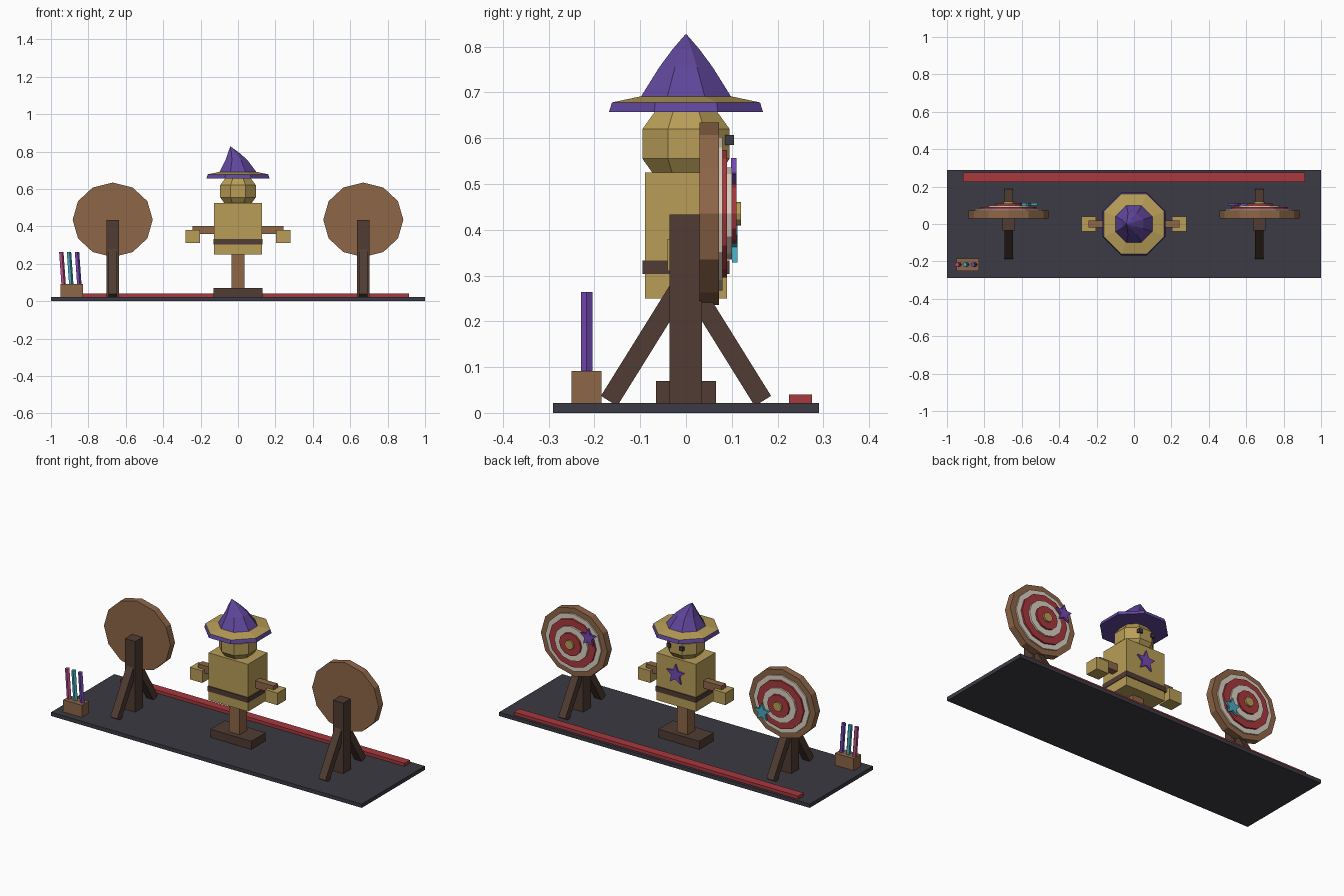
import bpy, bmesh, math
from mathutils import Matrix, Vector

if "Cube" in bpy.data.objects:
    bpy.data.objects.remove(bpy.data.objects["Cube"])


def material(name, rgb):
    def lin(c):
        c /= 255
        return c / 12.92 if c < 0.04 else ((c + 0.055) / 1.055) ** 2.4
    col = [lin(c) for c in rgb] + [1]
    m = bpy.data.materials.new(name)
    m.use_nodes = True
    m.diffuse_color = col
    m.node_tree.nodes["Principled BSDF"].inputs["Base Color"].default_value = col
    return m


STRAW = material("straw", (184, 158, 88))
PURPLE = material("hat_purple", (96, 70, 155))
VIOLET = material("bright_violet", (115, 72, 178))
WOOD = material("wood", (142, 102, 72))
DARK = material("dark_wood", (80, 60, 51))
SLATE = material("slate", (60, 58, 67))
RED = material("red", (168, 56, 62))
CREAM = material("cream", (218, 208, 192))
CYAN = material("cyan", (70, 170, 190))
PINK = material("pink", (185, 80, 138))


def finish(name, bm, *mats):
    bmesh.ops.recalc_face_normals(bm, faces=bm.faces)
    me = bpy.data.meshes.new(name)
    bm.to_mesh(me)
    bm.free()
    for m in mats:
        me.materials.append(m)
    ob = bpy.data.objects.new(name, me)
    bpy.context.collection.objects.link(ob)
    return ob


def box(name, mat, x, y, z):
    """Box from (min, max) pairs."""
    bm = bmesh.new()
    bmesh.ops.create_cube(bm, size=1)
    for v in bm.verts:
        v.co = [(a + b) / 2 + c * (b - a) for c, (a, b) in zip(v.co, (x, y, z))]
    return finish(name, bm, mat)


def loft(rings, sides, turn=0.0):
    """Skin over (radius, z, x shift) rings, capped at both ends."""
    bm = bmesh.new()
    loops = []
    for r, z, dx in rings:
        angles = [math.tau * i / sides + turn for i in range(sides)]
        loops.append([bm.verts.new((r * math.cos(a) + dx, r * math.sin(a), z)) for a in angles])
    for a, b in zip(loops, loops[1:]):
        for i in range(sides):
            j = (i + 1) % sides
            bm.faces.new((a[i], a[j], b[j], b[i]))
    bm.faces.new(loops[0])
    bm.faces.new(loops[-1])
    return bm


def disc(name, mat, x, z, r, y0, y1):
    """Twelve-sided slab facing the back, slightly wider than tall."""
    bm = loft([(r, y0, 0), (r, y1, 0)], 12)
    for v in bm.verts:
        v.co = (x + v.co.x, v.co.z, z + v.co.y * 0.93)
    return finish(name, bm, mat)


def star(name, mat, x, z, r, y0, y1):
    """Five-pointed plate facing the back."""
    bm = loft([(r, y0, 0), (r, y1, 0)], 10, math.pi / 2)
    for i, v in enumerate(bm.verts):
        k = 0.45 if i % 2 else 1
        v.co = (x + v.co.x * k, v.co.z, z + v.co.y * k)
    return finish(name, bm, mat)


def beam(name, mat, start, end, w, d):
    """Rectangular bar between two points in a plane of constant x."""
    a, b = Vector(start), Vector(end)
    bm = bmesh.new()
    bmesh.ops.create_cube(bm, size=1)
    rot = Matrix.Rotation(math.atan2(a.y - b.y, b.z - a.z), 4, "X")
    bm.transform(Matrix.Translation((a + b) / 2) @ rot @ Matrix.Diagonal((w, d, (b - a).length, 1)))
    return finish(name, bm, mat)


FLOOR = 0.022
# Ground board and throwing line
box("ground_board", SLATE, (-1, 1), (-0.29, 0.29), (0, FLOOR))
box("throw_line", RED, (-0.915, 0.915), (0.225, 0.275), (FLOOR, 0.04))

# Round targets on braced posts
for side, sx in (("right", -0.67), ("left", 0.67)):
    box(side + "_target_post", DARK, (sx - 0.033, sx + 0.033), (-0.036, 0.035), (FLOOR, 0.433))
    for end, s in (("front", -1), ("back", 1)):
        beam(f"{side}_{end}_brace", DARK, (sx, s * 0.168, 0.026), (sx, s * 0.01, 0.28), 0.045, 0.042)
    disc(side + "_target_board", WOOD, sx, 0.435, 0.214, 0.03, 0.072)
    rings = [(CREAM, 0.18), (RED, 0.15), (CREAM, 0.108), (RED, 0.07), (STRAW, 0.028)]
    for i, (mat, r) in enumerate(rings):
        disc(f"{side}_target_ring_{i + 1}", mat, sx, 0.435, r, 0.065, 0.08 + 0.01 * i)
star("left_target_star", VIOLET, 0.555, 0.505, 0.052, 0.098, 0.11)
star("right_target_star", CYAN, -0.565, 0.37, 0.052, 0.1, 0.112)

# Dummy stand and body
box("dummy_foot", DARK, (-0.132, 0.132), (-0.066, 0.066), (FLOOR, 0.07))
box("dummy_pole", WOOD, (-0.035, 0.035), (-0.035, 0.035), (0.07, 0.25))
box("torso", STRAW, (-0.127, 0.127), (-0.09, 0.09), (0.25, 0.525))
box("belt", DARK, (-0.13, 0.13), (-0.095, 0.095), (0.303, 0.333))
box("arm_bar", WOOD, (-0.243, 0.243), (-0.02, 0.02), (0.36, 0.403))
for side, s in (("right", -1), ("left", 1)):
    hand = sorted((s * 0.202, s * 0.282))
    box(side + "_hand", STRAW, hand, (-0.04, 0.04), (0.31, 0.38))
    box(side + "_eye", SLATE, (s * 0.04 - 0.011, s * 0.04 + 0.011), (0.085, 0.105), (0.585, 0.607))
star("chest_star", VIOLET, 0, 0.435, 0.06, 0.088, 0.1)

# Octagonal head
EIGHTH = math.pi / 8
head = [(0.065, 0.506, 0), (0.103, 0.555, 0), (0.103, 0.62, 0), (0.064, 0.67, 0)]
finish("head", loft(head, 8, EIGHTH), STRAW)

# Hat brim with straw upper face, and bent crown
bm = loft([(0.182, 0.657, 0), (0.175, 0.678, 0), (0.108, 0.691, 0)], 8, EIGHTH)
brim = finish("hat_brim", bm, PURPLE, STRAW)
for p in brim.data.polygons:
    p.material_index = int(p.normal.z > 0.6)
crown = [(0.107, 0.69, 0), (0.063, 0.755, -0.008), (0.031, 0.795, -0.024), (0.002, 0.826, -0.04)]
finish("hat_crown", loft(crown, 8, EIGHTH), PURPLE)

# Rack of wands
box("wand_rack", WOOD, (-0.95, -0.83), (-0.25, -0.185), (FLOOR, 0.092))
for name, mat, x in (("pink", PINK, -0.933), ("cyan", CYAN, -0.892), ("violet", VIOLET, -0.849)):
    bm = loft([(0.013, 0.08, 0), (0.013, 0.264, -0.013)], 5)
    bm.transform(Matrix.Translation((x, -0.217, 0)))
    finish(name + "_wand", bm, mat)
